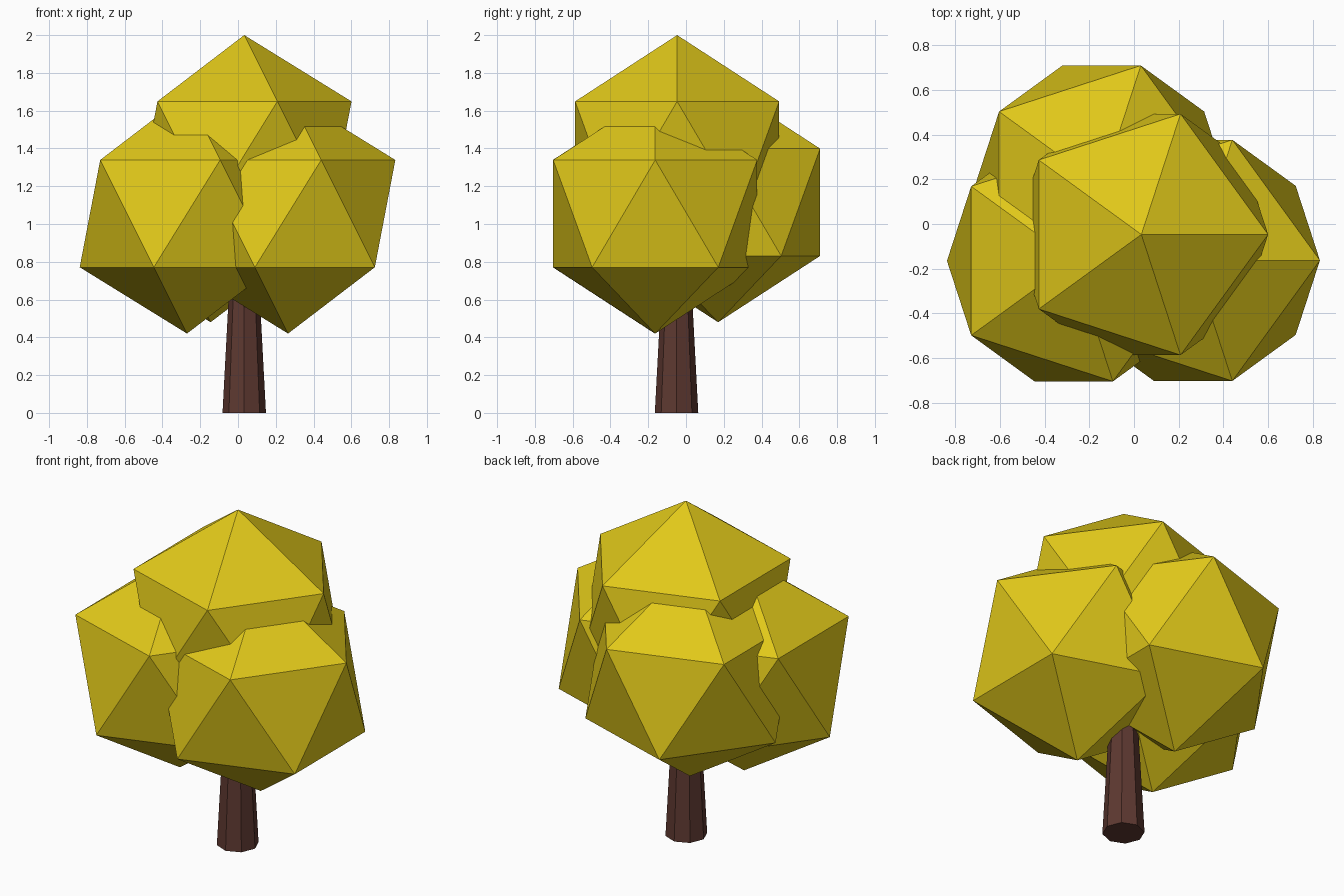
import bpy

if "Cube" in bpy.data.objects:
    bpy.data.objects.remove(bpy.data.objects["Cube"])


def material(name, rgb):
    m = bpy.data.materials.new(name)
    m.diffuse_color = (*rgb, 1)
    m.use_nodes = True
    m.node_tree.nodes["Principled BSDF"].inputs["Base Color"].default_value = m.diffuse_color
    return m


leaf = material("leaf_yellow", (0.75, 0.58, 0.01))
bark = material("bark_brown", (0.11, 0.04, 0.03))

# Trunk: tapered octagonal column running up into the crown
R0, R1, H = 0.115, 0.062, 1.0
bpy.ops.mesh.primitive_cone_add(vertices=8, radius1=R0, radius2=R1, depth=H,
                                location=(0.033, -0.05, H / 2))
trunk = bpy.context.object
trunk.name = "trunk"
trunk.data.materials.append(bark)

# Crown: four overlapping icosahedron leaf clumps
clumps = {
    "leaves_top": (0.033, -0.047, 1.365),
    "leaves_left": (-0.27, -0.165, 1.055),
    "leaves_right": (0.265, -0.163, 1.055),
    "leaves_back": (-0.145, 0.17, 1.115),
}
for name, pos in clumps.items():
    bpy.ops.mesh.primitive_ico_sphere_add(subdivisions=1, radius=0.635, location=pos)
    clump = bpy.context.object
    clump.name = name
    clump.data.materials.append(leaf)
